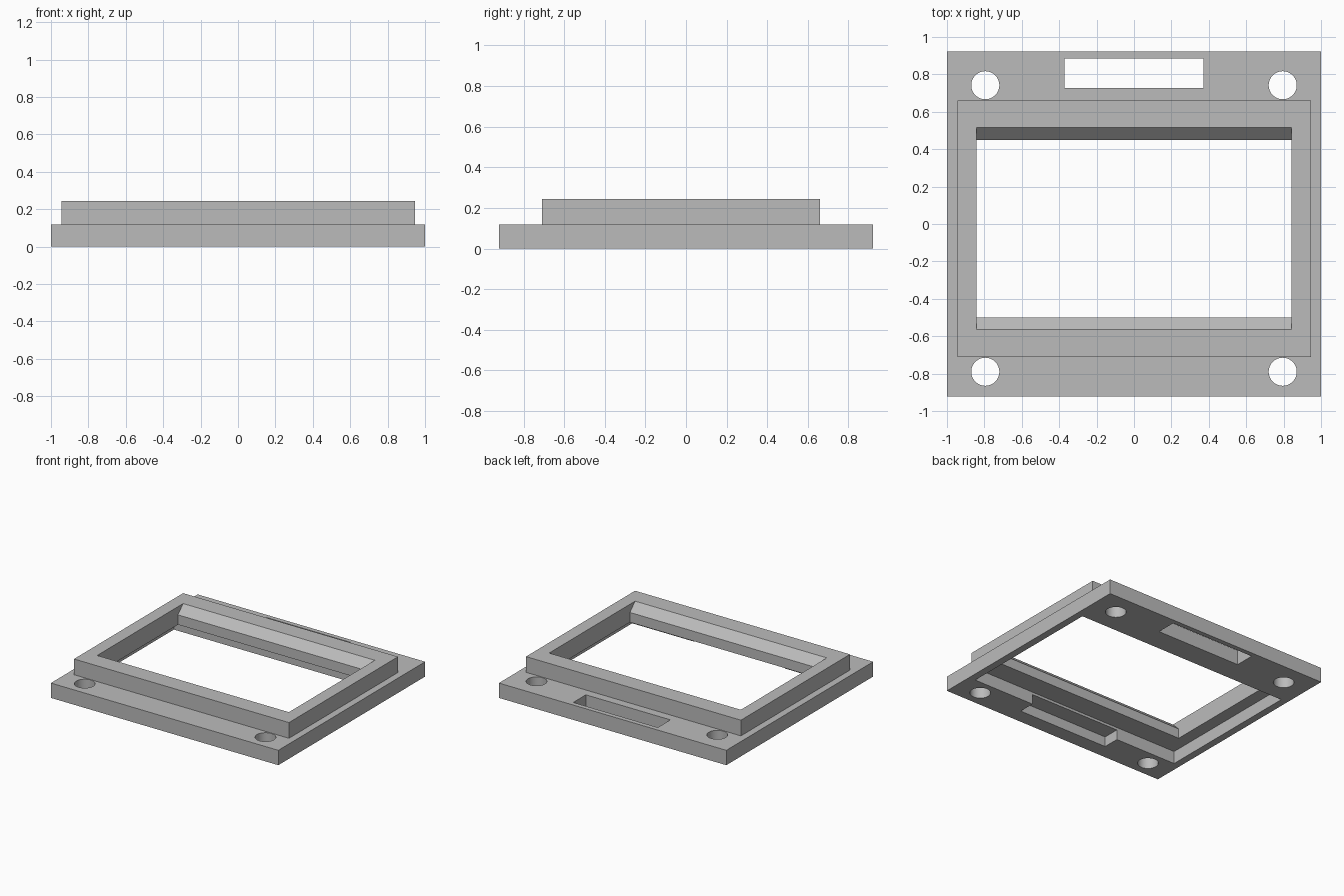
import bpy
import bmesh

old = bpy.data.objects.get("Cube")
if old:
    bpy.data.objects.remove(old, do_unlink=True)

PLATE_TOP, FRAME_TOP = 0.118, 0.243

grey = bpy.data.materials.new("plain_grey")
grey.use_nodes = True
grey.diffuse_color = (0.5, 0.5, 0.5, 1)
grey.node_tree.nodes["Principled BSDF"].inputs["Base Color"].default_value = (0.5, 0.5, 0.5, 1)


def finish(name, bm):
    bmesh.ops.recalc_face_normals(bm, faces=bm.faces)
    mesh = bpy.data.meshes.new(name)
    bm.to_mesh(mesh)
    bm.free()
    mesh.materials.append(grey)
    obj = bpy.data.objects.new(name, mesh)
    bpy.context.collection.objects.link(obj)
    return obj


def prism(name, half_width, profile):
    """Extrude a (y, z) profile symmetrically along x."""
    bm = bmesh.new()
    face = bm.faces.new([bm.verts.new((-half_width, y, z)) for y, z in profile])
    out = bmesh.ops.extrude_face_region(bm, geom=[face])
    moved = [v for v in out["geom"] if isinstance(v, bmesh.types.BMVert)]
    bmesh.ops.translate(bm, verts=moved, vec=(2 * half_width, 0, 0))
    return finish(name, bm)


def block(name, half_width, y0, y1, z0, z1):
    return prism(name, half_width, [(y0, z0), (y1, z0), (y1, z1), (y0, z1)])


def cylinder(name, x, y, radius):
    bm = bmesh.new()
    bmesh.ops.create_cone(bm, cap_ends=True, segments=48,
                          radius1=radius, radius2=radius, depth=1)
    bmesh.ops.translate(bm, verts=bm.verts, vec=(x, y, 0))
    return finish(name, bm)


def combine(target, tool, operation):
    mod = target.modifiers.new(operation.title(), 'BOOLEAN')
    mod.operation = operation
    mod.solver = 'EXACT'
    mod.object = tool
    bpy.context.view_layer.objects.active = target
    bpy.ops.object.modifier_apply(modifier=mod.name)
    bpy.data.objects.remove(tool, do_unlink=True)


# Mounting plate with the raised frame standing on it
bezel = block("display_bezel", 1.0, -0.922, 0.922, 0, PLATE_TOP)
combine(bezel, block("raised_frame", 0.945, -0.71, 0.66, 0.06, FRAME_TOP), 'UNION')

# Window, flared at its front and back edges
flare = 0.065
rise = FRAME_TOP - flare
window = prism("window_cutter", 0.843, [
    (-0.5, -0.1), (0.45, -0.1), (0.45, rise), (0.55, rise + 0.1),
    (-0.6, rise + 0.1), (-0.5, rise)])
combine(bezel, window, 'DIFFERENCE')

# Underside pocket, its shallow front recess, and the slot at the back
for cutter in (
    block("pocket_cutter", 0.942, -0.67, 0.54, -0.1, 0.1),
    block("recess_cutter", 0.4, -0.803, -0.6, -0.1, 0.08),
    block("slot_cutter", 0.372, 0.727, 0.885, -0.1, 0.3),
):
    combine(bezel, cutter, 'DIFFERENCE')

# Corner screw holes
for x in (-0.795, 0.795):
    for y in (-0.79, 0.742):
        combine(bezel, cylinder("hole_cutter", x, y, 0.075), 'DIFFERENCE')

bpy.ops.object.select_all(action='DESELECT')
bezel.select_set(True)
bpy.context.view_layer.objects.active = bezel
bpy.ops.object.shade_smooth_by_angle(angle=0.5)
